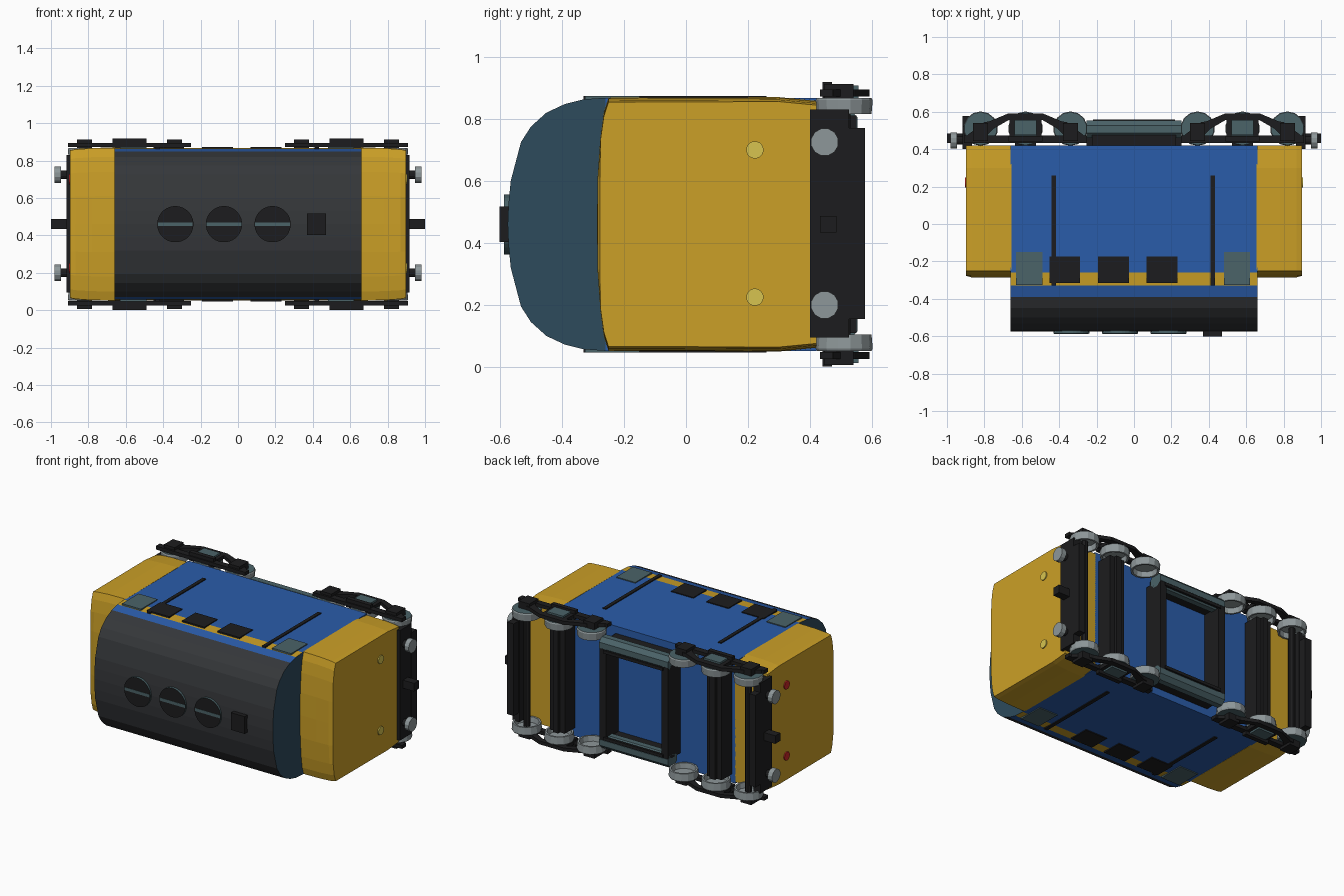
import bpy, bmesh, math
from mathutils import Vector

if "Cube" in bpy.data.objects:
    bpy.data.objects.remove(bpy.data.objects["Cube"])

ZC = 0.46  # the locomotive lies on its side: roof to -y, wheels to +y, width along z


def material(name, rgb):
    m = bpy.data.materials.new(name)
    m.diffuse_color = (*rgb, 1)
    m.use_nodes = True
    m.node_tree.nodes["Principled BSDF"].inputs["Base Color"].default_value = m.diffuse_color
    return m


BLUE = material("blue", (.023, .107, .40))
YELLOW = material("yellow", (.60, .35, .02))
BLACK = material("black", (.012, .012, .013))
ROOF = material("roof_grey", (.035, .038, .042))
SLATE = material("slate", (.026, .069, .107))
TEAL = material("teal", (.07, .125, .14))
STEEL = material("steel", (.27, .31, .32))
LAMP = material("lamp", (.68, .55, .08))
RED = material("red", (.6, .02, .02))


def loft(name, rings, mat, end_mat=None):
    """Skin a list of equal-length point rings and cap both ends."""
    bm = bmesh.new()
    vs = [[bm.verts.new(p) for p in r] for r in rings]
    n = len(rings[0])
    for a, b in zip(vs, vs[1:]):
        for i in range(n):
            bm.faces.new((a[i], a[(i + 1) % n], b[(i + 1) % n], b[i]))
    for r in (vs[0], vs[-1]):
        bm.faces.new(r).material_index = 1 if end_mat else 0
    bmesh.ops.recalc_face_normals(bm, faces=bm.faces)
    me = bpy.data.meshes.new(name)
    bm.to_mesh(me)
    bm.free()
    me.materials.append(mat)
    if end_mat:
        me.materials.append(end_mat)
    ob = bpy.data.objects.new(name, me)
    bpy.context.collection.objects.link(ob)
    return ob


def prism(name, pts, axis, lo, hi, mat, end_mat=None):
    """Extrude a 2D outline: axis x takes (y,z), y takes (x,z), z takes (x,y)."""
    place = {"x": lambda p, d: (d, p[0], p[1]), "y": lambda p, d: (p[0], d, p[1]),
             "z": lambda p, d: (p[0], p[1], d)}[axis]
    return loft(name, [[place(p, d) for p in pts] for d in (lo, hi)], mat, end_mat)


def box(name, x0, x1, y0, y1, z0, z1, mat):
    return prism(name, [(x0, y0), (x1, y0), (x1, y1), (x0, y1)], "z", z0, z1, mat)


def circle(a, b, r, n):
    return [(a + r * math.cos(2 * math.pi * (i + .5) / n),
             b + r * math.sin(2 * math.pi * (i + .5) / n)) for i in range(n)]


def zspan(s, a, b):
    """Distances a..b from the centre plane, on side s."""
    return sorted((ZC + s * a, ZC + s * b))


def mirrored(half):
    return [(y, ZC + w) for y, w in half] + [(y, ZC - w) for y, w in reversed(half) if w > 0]


# Main body, stripe, cornice and curved roof
prism("body", mirrored([(.42, .408), (-.26, .408)]), "x", -.66, .66, BLUE)
prism("yellow_stripe", mirrored([(-.26, .408), (-.33, .403)]), "x", -.66, .66, YELLOW, SLATE)
prism("cornice", mirrored([(-.33, .403), (-.39, .388)]), "x", -.66, .66, BLUE, SLATE)
prism("roof", mirrored([(-.39, .388), (-.45, .36), (-.50, .315), (-.532, .265),
                        (-.565, .14), (-.572, .07), (-.575, 0)]), "x", -.66, .66, ROOF, SLATE)

# Roof fans and exhaust
for x in (-.335, -.075, .185):
    prism("roof_fan", circle(x, ZC, .097, 32), "y", -.586, -.555, TEAL, BLACK)
    box("fan_bar", x - .093, x + .093, -.588, -.58, ZC - .01, ZC + .01, TEAL)
box("exhaust", .37, .47, -.602, -.55, ZC - .057, ZC + .058, BLACK)

# Side panels, vents and door lines
for s in (-1, 1):
    z = zspan(s, .39, .414)
    for x in (-.56, .55):
        box("cab_side_window", x - .07, x + .07, -.325, -.15, *z, TEAL)
    for x in (-.37, -.11, .15):
        box("side_vent", x - .082, x + .082, -.315, -.175, *z, BLACK)
    for x in (-.43, .422):
        box("handrail", x - .012, x + .012, -.33, .26, *z, BLACK)

# Ends: cab, buffer beam, buffers, coupler, lamps
for e in (-1, 1):
    cab = [(.42, .398), (.30, .41), (-.25, .408), (-.265, .36), (-.276, .28), (-.285, .15), (-.287, 0)]
    rings = []
    for x, k, dy in ((.655, 1, 0), (.78, .995, 0), (.87, .98, .002), (.897, .965, .01)):
        rings.append([(e * x, max(y, -.287 + dy), z)
                      for y, z in mirrored([(y, w * k) for y, w in cab])])
    loft("cab", rings, YELLOW)

    def along(a, b):
        return sorted((e * a, e * b))
    box("buffer_beam", *along(.865, .917), .40, .525, .095, .83, BLACK)
    box("lower_beam", *along(.87, .918), .52, .577, .155, .77, BLACK)
    box("coupler", *along(.91, 1.0), .432, .485, ZC - .027, ZC + .027, BLACK)
    for z in (.20, .725):
        prism("buffer_stem", circle(.447, z, .024, 12), "x", *along(.91, .95), BLACK)
        prism("buffer_head", circle(.447, z, .045, 12), "x", *along(.947, .98), STEEL)
    for z in (.225, .70):
        prism("end_lamp", circle(.222, z, .028, 16), "x", *along(.89, .904), LAMP if e > 0 else RED)

# Wheels: open cups with a recessed disc
def wheel(x, s):
    n = 14
    prof = [(.0001, .372), (.074, .372), (.076, .355), (.088, .355), (.092, .40),
            (.088, .408), (.02, .408), (.0001, .408)]
    prof[0:1] = [(.0001, .39), (.07, .39)]
    del prof[2]
    rings = [[(p[0], p[1], ZC + s * w) for p in circle(x, .51, r, n)] for r, w in prof]
    ob = loft("wheel", rings, STEEL)
    ob.data.materials.append(TEAL)
    for f in ob.data.polygons:
        if s * f.normal.z > .7:
            f.material_index = 1


# Bogies
for e in (-1, 1):
    c = e * .58
    box("bogie_cross_beam", c - .055, c + .055, .42, .53, .11, .81, BLACK)
    box("bogie_cross_rib", c - .02, c + .02, .53, .55, .11, .81, BLACK)
    prism("outer_axle", circle(e * .82, .51, .022, 8), "z", .08, .84, BLACK)
    for s in (-1, 1):
        for dx in (-.24, 0, .24):
            wheel(c + dx, s)
        z = zspan(s, .412, .435)
        box("bogie_rail", c - .33, c + .33, .432, .474, *z, BLACK)
        # arched truss
        for k in (-1, 1):
            prism("truss_arm", [(c + k * .33, .46), (c + k * .22, .545), (c + k * .195, .548),
                                (c + k * .09, .592), (c + k * .09, .556), (c + k * .17, .51),
                                (c + k * .22, .46)], "z", *z, BLACK)
            box("axle_box", *sorted((c + k * .20, c + k * .28)), .445, .54, *zspan(s, .40, .453), BLACK)
            box("truss_post", *sorted((c + k * .058, c + k * .085)), .46, .57, *z, BLACK)
        box("truss_top", c - .092, c + .092, .555, .592, *z, BLACK)
        box("spring_box", c - .06, c + .06, .475, .556, *zspan(s, .40, .447), TEAL)
        box("frame_ledge", c - .09, c + .09, .44, .47, *zspan(s, .40, .458), BLACK)

# Underfloor tank frame
for s in (-1, 1):
    prism("tank_tube", circle(.507, ZC + s * .325, .05, 8), "x", -.255, .255, TEAL)
    box("tank_side", -.225, .225, .42, .475, *zspan(s, .29, .36), BLACK)
    box("tank_edge", -.22, .22, .545, .56, *zspan(s, .28, .30), BLACK)
    box("tank_end", *sorted((s * .205, s * .255)), .42, .552, .15, .77, BLACK)
